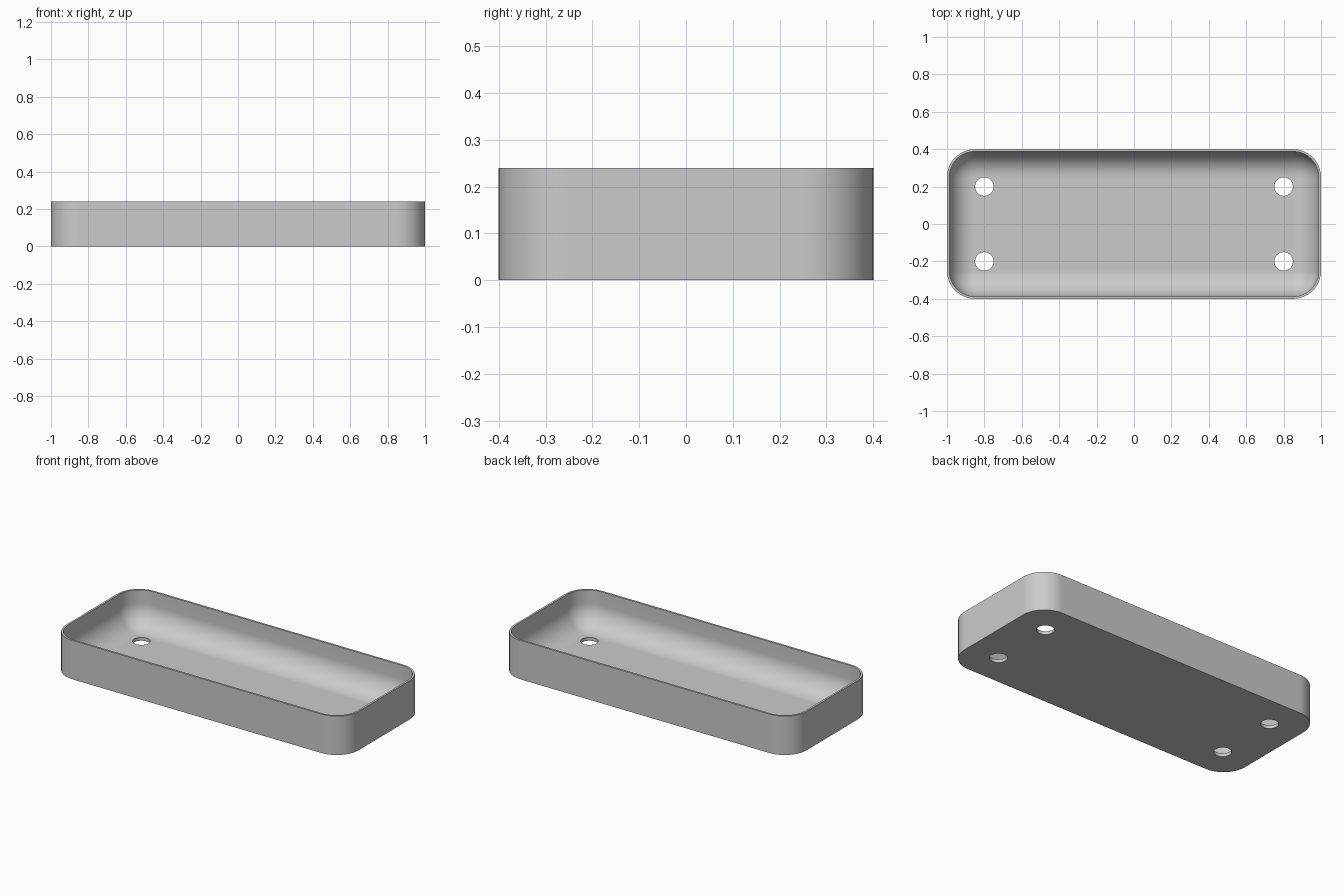
import bpy
import bmesh
from math import sin, cos, pi, radians

cube = bpy.data.objects.get("Cube")
if cube:
    bpy.data.objects.remove(cube)

HALF_X, HALF_Y, HEIGHT = 1.0, 0.4, 0.24
CORNER, WALL, FLOOR = 0.15, 0.0125, 0.02
FILLET = CORNER - WALL
STEPS = 16

# Plain grey finish
grey = bpy.data.materials.new("light grey")
colour = (0.6, 0.6, 0.6, 1)
grey.use_nodes = True
grey.diffuse_color = colour
grey.node_tree.nodes["Principled BSDF"].inputs["Base Color"].default_value = colour


def rounded_ring(bm, inset, z):
    """Rounded rectangle of vertices, moved inwards by inset."""
    ring = []
    radius = CORNER - inset
    for quarter, (sx, sy) in enumerate([(1, 1), (-1, 1), (-1, -1), (1, -1)]):
        for i in range(STEPS + 1):
            a = (quarter + i / STEPS) * pi / 2
            ring.append(bm.verts.new((sx * (HALF_X - CORNER) + radius * cos(a),
                                      sy * (HALF_Y - CORNER) + radius * sin(a), z)))
    return ring


# Tray shell: outer wall, rim, inner wall, then the fillet down to the floor
section = [(0, 0), (0, HEIGHT), (WALL, HEIGHT)]
for i in range(STEPS + 1):
    a = i / STEPS * pi / 2
    section.append((WALL + FILLET * (1 - cos(a)), FLOOR + FILLET * (1 - sin(a))))

bm = bmesh.new()
rings = [rounded_ring(bm, inset, z) for inset, z in section]
for low, high in zip(rings, rings[1:]):
    for i in range(len(low)):
        j = (i + 1) % len(low)
        bm.faces.new((low[i], low[j], high[j], high[i]))
bm.faces.new(rings[0][::-1])
bm.faces.new(rings[-1])
bmesh.ops.remove_doubles(bm, verts=bm.verts, dist=1e-5)
bmesh.ops.recalc_face_normals(bm, faces=bm.faces)
mesh = bpy.data.meshes.new("tray")
bm.to_mesh(mesh)
bm.free()
mesh.materials.append(grey)
tray = bpy.data.objects.new("tray", mesh)
bpy.context.collection.objects.link(tray)

# Four round holes through the floor
bm = bmesh.new()
for x in (-0.8, 0.8):
    for y in (-0.2, 0.2):
        made = bmesh.ops.create_cone(bm, cap_ends=True, segments=48,
                                     radius1=0.0495, radius2=0.0495, depth=0.2)
        bmesh.ops.translate(bm, verts=made["verts"], vec=(x, y, 0))
cutter_mesh = bpy.data.meshes.new("hole_cutter")
bm.to_mesh(cutter_mesh)
bm.free()
cutter_mesh.materials.append(grey)
cutter = bpy.data.objects.new("hole_cutter", cutter_mesh)
cutter.hide_render = True
bpy.context.collection.objects.link(cutter)

holes = tray.modifiers.new("holes", "BOOLEAN")
holes.operation = "DIFFERENCE"
holes.solver = "EXACT"
holes.object = cutter
bpy.ops.object.select_all(action="DESELECT")
tray.select_set(True)
bpy.context.view_layer.objects.active = tray
bpy.ops.object.modifier_apply(modifier=holes.name)
bpy.data.objects.remove(cutter)

# Smooth curves, crisp rim and hole edges
bpy.ops.object.shade_smooth_by_angle(angle=radians(30))
weighted = tray.modifiers.new("flat floor shading", "WEIGHTED_NORMAL")
weighted.keep_sharp = True
